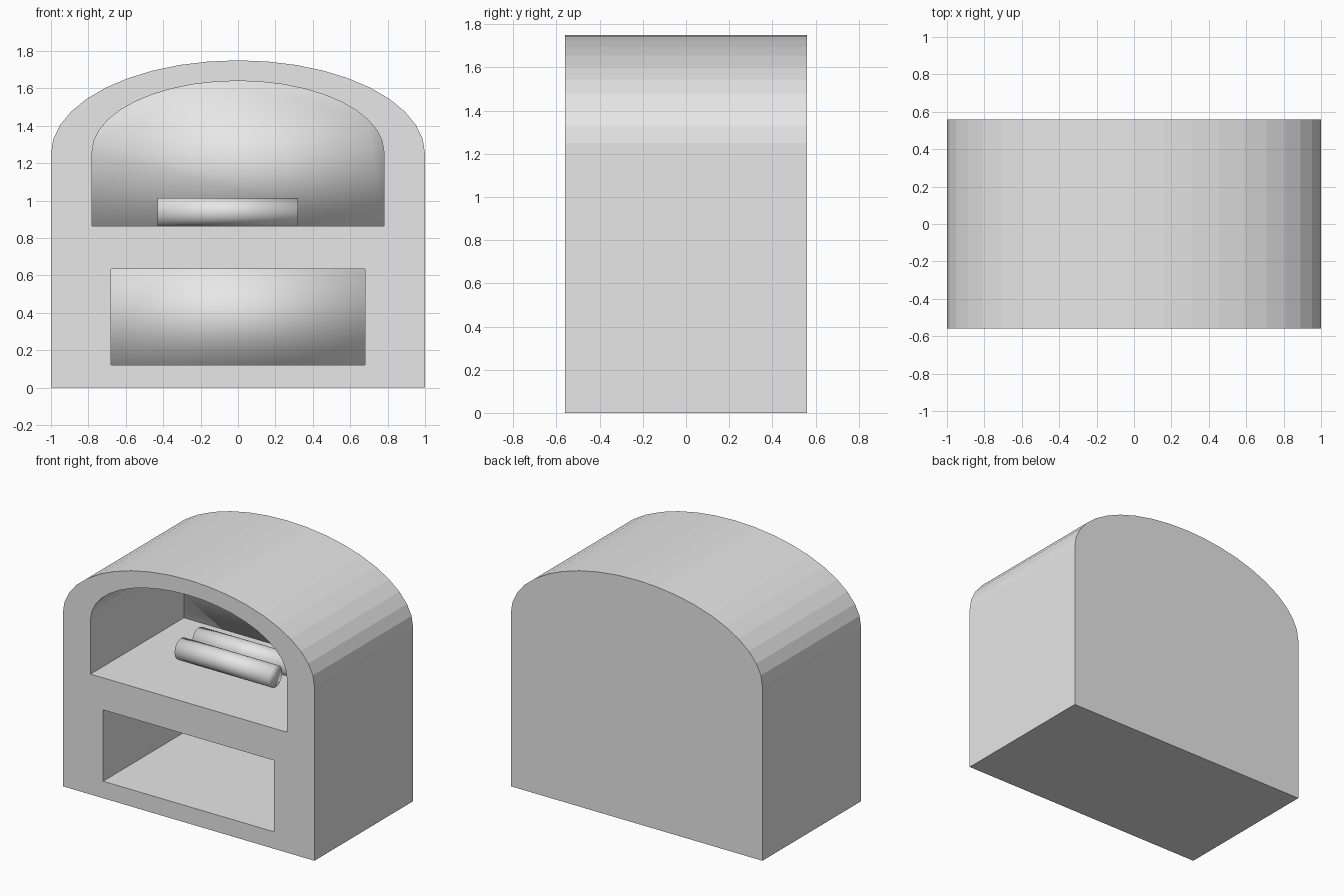
import bpy, bmesh
from math import sin, cos, pi

cube = bpy.data.objects.get("Cube")
if cube:
    bpy.data.objects.remove(cube, do_unlink=True)

grey = bpy.data.materials.new("light grey")
grey.use_nodes = True
grey.diffuse_color = (0.8, 0.8, 0.8, 1)
grey.node_tree.nodes["Principled BSDF"].inputs["Base Color"].default_value = (0.8, 0.8, 0.8, 1)


def arch(half, bottom, spring, top, steps=20):
    """Straight sided outline closed by half an ellipse."""
    curve = [(half * cos(pi * i / steps), spring + (top - spring) * sin(pi * i / steps))
             for i in range(steps + 1)]
    return [(-half, bottom), (half, bottom)] + curve


def box(half, bottom, top):
    return [(-half, bottom), (half, bottom), (half, top), (-half, top)]


def finish(name, bm, smooth):
    bmesh.ops.recalc_face_normals(bm, faces=bm.faces)
    for face in bm.faces:
        face.smooth = smooth
    mesh = bpy.data.meshes.new(name)
    bm.to_mesh(mesh)
    bm.free()
    mesh.materials.append(grey)
    obj = bpy.data.objects.new(name, mesh)
    bpy.context.collection.objects.link(obj)
    return obj


def prism(name, outline, front, back, smooth=False):
    """Outline in x and z, extruded along y."""
    bm = bmesh.new()
    face = bm.faces.new([bm.verts.new((x, front, z)) for x, z in outline])
    new = bmesh.ops.extrude_face_region(bm, geom=[face])["geom"]
    verts = [v for v in new if isinstance(v, bmesh.types.BMVert)]
    bmesh.ops.translate(bm, verts=verts, vec=(0, back - front, 0))
    return finish(name, bm, smooth)


def log(name, y, radius=0.075, left=-0.43, right=0.32, floor=0.865):
    """Smooth round log lying along x on the oven floor."""
    bm = bmesh.new()
    bmesh.ops.create_cone(bm, cap_ends=True, segments=32, radius1=radius,
                          radius2=radius, depth=right - left)
    for v in bm.verts:
        x, up, along = v.co
        v.co = ((left + right) / 2 + along, y + x, floor + radius + up)
    return finish(name, bm, True)


# Arched body with an oven chamber above and a storage niche below
FRONT, BACK, WALL = -0.56, 0.56, 0.50
oven = arch(0.78, 0.865, 1.26, 1.64)
niche = box(0.68, 0.122, 0.635)
body = prism("oven_body", arch(1.0, 0, 1.25, 1.75), FRONT, BACK)

for name, outline in (("oven_chamber", oven), ("storage_niche", niche)):
    cutter = prism(name + "_cutter", outline, FRONT - 0.1, WALL + 0.02)
    mod = body.modifiers.new(name, "BOOLEAN")
    mod.operation = "DIFFERENCE"
    mod.solver = "EXACT"
    mod.object = cutter
    bpy.context.view_layer.objects.active = body
    bpy.ops.object.modifier_apply(modifier=mod.name)
    bpy.data.objects.remove(cutter, do_unlink=True)
    # Softly shaded panel closing the back of the opening
    prism(name + "_back_panel", outline, WALL, WALL + 0.02, smooth=True)

# Two logs side by side
log("front_log", -0.03)
log("rear_log", 0.17)
